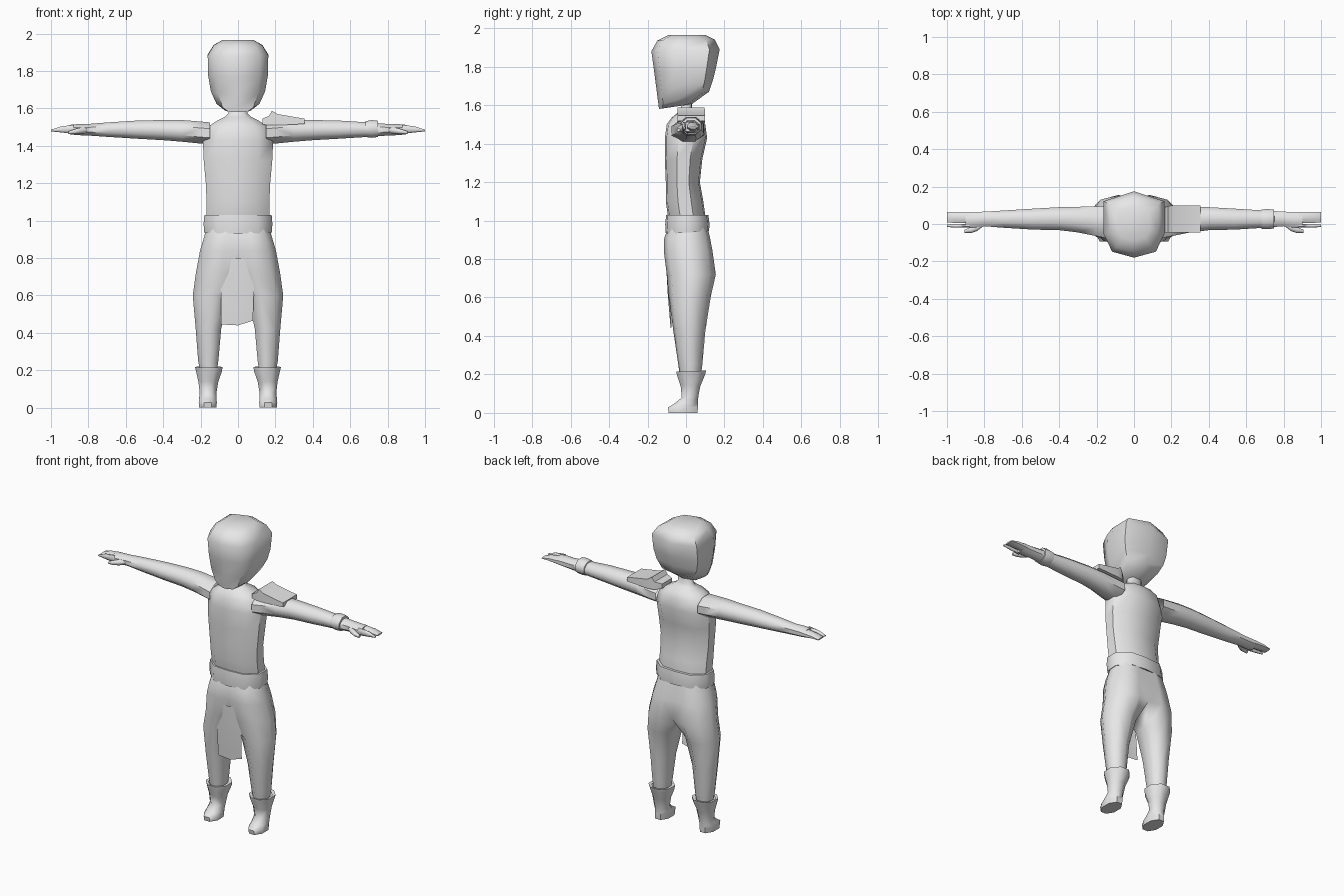
import bpy, bmesh, math
from mathutils import Vector

grey = bpy.data.materials.new("plain_grey")
grey.diffuse_color = (0.8, 0.8, 0.8, 1)

# Cross-section templates in a -1..1 square
BODY = [(0, -1), (.6, -.92), (1, -.35), (1, .35), (.6, .92), (0, 1),
        (-.6, .92), (-1, .35), (-1, -.35), (-.6, -.92)]
HEAD = [(0, -1), (.72, -.82), (1, -.3), (1, .7), (0, 1),
        (-1, .7), (-1, -.3), (-.72, -.82)]
ROUND = [(math.cos(math.pi * (i + .5) / 4) * 1.08, math.sin(math.pi * (i + .5) / 4) * 1.08)
         for i in range(8)]
BOX = [(-1, -1), (1, -1), (1, 1), (-1, 1)]


def mix(a, b, t):
    return a + (b - a) * (t + 1) / 2


def flat_ring(tpl, z, x0, x1, y0, y1, z_back=None):
    """Ring around the z axis, optionally tilted from front to back."""
    zb = z if z_back is None else z_back
    return [(mix(x0, x1, u), mix(y0, y1, v), mix(z, zb, v)) for u, v in tpl]


def side_ring(tpl, x, y0, y1, z0, z1):
    """Ring around the x axis."""
    return [(x, mix(y0, y1, u), mix(z0, z1, v)) for u, v in tpl]


def loft(name, rings, cap_start=False, cap_end=False, closed=True, mirror=False, angle=50):
    bm = bmesh.new()
    rows = [[bm.verts.new(p) for p in r] for r in rings]
    n = len(rows[0])
    for a, b in zip(rows, rows[1:]):
        for i in range(n if closed else n - 1):
            j = (i + 1) % n
            bm.faces.new((a[i], a[j], b[j], b[i]))
    if cap_start:
        bm.faces.new(rows[0])
    if cap_end:
        bm.faces.new(rows[-1])
    # open the halves along the mirror plane
    if mirror:
        mid = [f for f in bm.faces if all(abs(v.co.x) < 1e-4 for v in f.verts)]
        bmesh.ops.delete(bm, geom=mid, context='FACES')
    bmesh.ops.recalc_face_normals(bm, faces=bm.faces)
    me = bpy.data.meshes.new(name)
    bm.to_mesh(me)
    bm.free()
    me.materials.append(grey)
    ob = bpy.data.objects.new(name, me)
    bpy.context.collection.objects.link(ob)
    bpy.ops.object.select_all(action='DESELECT')
    ob.select_set(True)
    bpy.context.view_layer.objects.active = ob
    bpy.ops.object.shade_smooth_by_angle(angle=math.radians(angle))
    if mirror:
        m = ob.modifiers.new("mirror", 'MIRROR')
        m.merge_threshold = 0.0005
    return ob


# Head: tilted rings, jaw lower at the front
loft("head", [flat_ring(HEAD, zf, -w, w, yf, yb, zb) for zf, zb, w, yf, yb in [
    (1.58, 1.605, .07, -.14, .03), (1.60, 1.67, .115, -.143, .12),
    (1.67, 1.73, .145, -.152, .14), (1.77, 1.79, .16, -.165, .155),
    (1.88, 1.89, .162, -.18, .175), (1.935, 1.94, .13, -.15, .15),
    (1.965, 1.965, .085, -.09, .10)]], True, True)

# Shirt body with neck
loft("torso", [flat_ring(BODY, z, -w, w, yf, yb) for z, w, yf, yb in [
    (.98, .165, -.085, .10), (1.03, .168, -.095, .10), (1.10, .168, -.105, .09),
    (1.20, .172, -.105, .072), (1.32, .183, -.11, .085), (1.43, .188, -.11, .11),
    (1.50, .165, -.10, .10), (1.535, .11, -.075, .08), (1.555, .07, -.05, .05),
    (1.575, .05, -.028, .032), (1.63, .045, -.025, .03)]])

# Belt with turned-in edges
loft("belt", [flat_ring(BODY, zf, -w, w, yf, yb, zb) for zf, zb, w, yf, yb in [
    (.94, .95, .165, -.09, .105), (.93, .945, .18, -.105, .12),
    (.98, .985, .184, -.108, .122), (1.03, 1.03, .18, -.103, .116),
    (1.03, 1.03, .162, -.09, .10)]])


# Trousers: one half, joined at the middle above the crotch
def leg_template(k):
    return [(-1, -k), (-.25, -1), (.6, -.8), (1, -.2), (1, .25),
            (.6, .8), (-.25, 1), (-1, k), (-1, 0)]


loft("trousers", [flat_ring(leg_template(.85 if x0 == 0 else .55), z, x0, x1, y0, y1)
                  for z, x0, x1, y0, y1 in [
    (.97, 0, .165, -.09, .11), (.91, 0, .182, -.113, .125), (.84, 0, .203, -.115, .138),
    (.72, 0, .225, -.10, .155), (.60, .05, .242, -.09, .128), (.42, .09, .226, -.065, .10),
    (.25, .105, .213, -.04, .085), (.18, .115, .20, -.03, .075)]], mirror=True, angle=70)

# Hanging front cloth
loft("front_cloth", [
    [(-.09, -.09, .80), (0, -.105, .80), (.09, -.09, .80)],
    [(-.09, -.088, .62), (0, -.095, .62), (.085, -.088, .62)],
    [(-.09, -.075, .445), (0, -.08, .44), (.08, -.075, .465)]], closed=False)

# Boots: sole, instep, ankle, flared cuff
loft("boots", [flat_ring(ROUND, z, x0, x1, y0, y1, zb) for z, zb, x0, x1, y0, y1 in [
    (0, 0, .115, .208, -.09, .06), (.028, .03, .113, .21, -.095, .062),
    (.045, .05, .115, .208, -.065, .062), (.08, .085, .115, .205, -.022, .064),
    (.14, .14, .105, .212, -.028, .075), (.195, .20, .085, .225, -.047, .10),
    (.215, .22, .083, .23, -.05, .105), (.212, .215, .105, .212, -.035, .085)]],
    cap_start=True, mirror=True)

# Arms, sleeve to palm
loft("arms", [side_ring(ROUND, *r) for r in [
    (.15, -.075, .095, 1.41, 1.525), (.20, -.065, .095, 1.412, 1.53),
    (.30, -.045, .092, 1.422, 1.538), (.40, -.033, .09, 1.43, 1.538),
    (.54, -.03, .082, 1.438, 1.535), (.70, -.02, .072, 1.448, 1.525),
    (.80, -.012, .066, 1.455, 1.517), (.86, -.02, .064, 1.457, 1.516),
    (.90, -.02, .064, 1.462, 1.512)]], cap_end=True, mirror=True)

# Fingers: grouped fingers and a separate forefinger
for name, y0, y1 in (("grouped_fingers", .005, .065), ("forefinger", -.02, .0)):
    loft(name, [side_ring(ROUND, *r) for r in [
        (.88, y0, y1, 1.464, 1.512), (.95, y0, y1, 1.472, 1.503),
        (.999, y0 + .004, y1 - .002, 1.477, 1.486)]], cap_end=True, mirror=True)

# Thumbs
loft("thumbs", [side_ring(ROUND, *r) for r in [
    (.80, -.008, .025, 1.47, 1.50), (.84, -.038, .0, 1.464, 1.498),
    (.87, -.048, -.015, 1.462, 1.49), (.905, -.047, -.03, 1.462, 1.478)]],
    cap_end=True, mirror=True)

# Wristband on one arm
loft("wristband", [side_ring(ROUND, *r) for r in [
    (.68, -.015, .068, 1.455, 1.525), (.683, -.026, .078, 1.447, 1.532),
    (.715, -.028, .08, 1.443, 1.538), (.748, -.024, .077, 1.447, 1.534),
    (.75, -.012, .066, 1.455, 1.52)]])

# Shoulder plate with a raised collar ridge
loft("shoulder_plate", [side_ring(BOX, *r) for r in [
    (.13, -.04, .06, 1.515, 1.545), (.165, -.045, .09, 1.51, 1.56),
    (.182, -.045, .095, 1.51, 1.588), (.21, -.045, .10, 1.51, 1.57),
    (.355, -.045, .10, 1.517, 1.545)]], True, True, angle=30)
